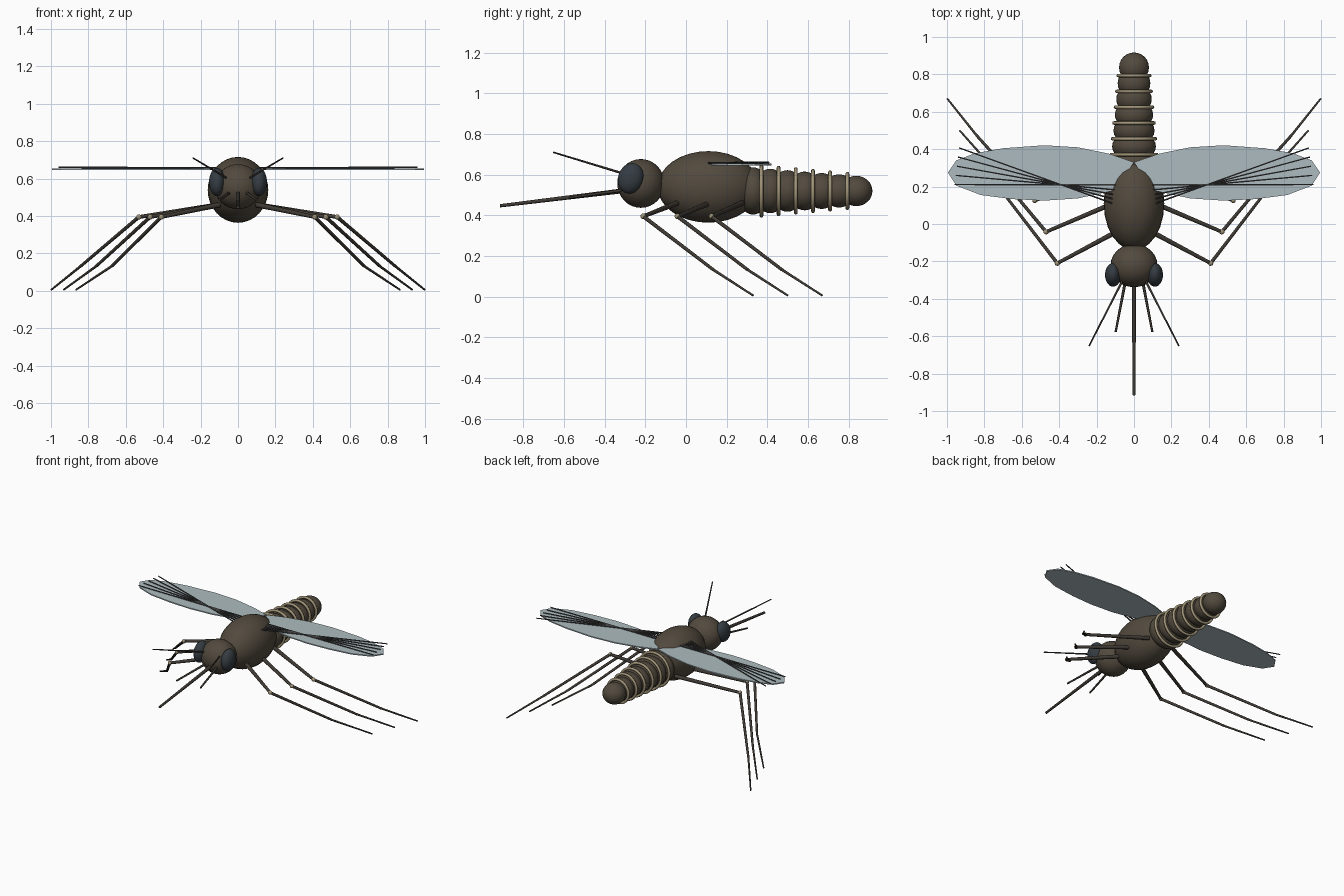
import bpy, bmesh
from math import pi
from mathutils import Vector

if "Cube" in bpy.data.objects:
    bpy.data.objects.remove(bpy.data.objects["Cube"])


def mat(name, r, g, b):
    m = bpy.data.materials.new(name)
    m.diffuse_color = (r, g, b, 1)
    m.use_nodes = True
    m.node_tree.nodes["Principled BSDF"].inputs["Base Color"].default_value = m.diffuse_color
    return m


BODY = mat("dark_brown", 0.085, 0.068, 0.048)
LIMB = mat("limb_brown", 0.05, 0.042, 0.034)
BAND = mat("tan", 0.36, 0.30, 0.19)
EYE = mat("eye_slate", 0.035, 0.045, 0.055)
WING = mat("wing_grey", 0.42, 0.50, 0.53)
VEIN = mat("vein_dark", 0.05, 0.05, 0.05)


def finish(name, m):
    o = bpy.context.object
    o.name = name
    o.data.materials.append(m)
    bpy.ops.object.shade_smooth_by_angle(angle=0.8)
    return o


def ball(name, loc, size, m, rot=(0, 0, 0), seg=24, rings=16):
    bpy.ops.mesh.primitive_uv_sphere_add(segments=seg, ring_count=rings, location=loc, rotation=rot)
    bpy.context.object.scale = size
    return finish(name, m)


def rod(name, a, b, r1, r2, m, sides=10):
    a, b = Vector(a), Vector(b)
    d = b - a
    bpy.ops.mesh.primitive_cone_add(vertices=sides, radius1=r1, radius2=r2, depth=d.length,
                                    location=(a + b) / 2, rotation=d.to_track_quat('Z', 'Y').to_euler())
    return finish(name, m)


# thorax and head
ball("thorax", (0, 0.11, 0.54), (0.162, 0.25, 0.176), BODY)
ball("head", (0, -0.222, 0.557), (0.126, 0.116, 0.12), BODY)
rod("proboscis", (0, -0.30, 0.522), (0, -0.915, 0.447), 0.012, 0.008, LIMB)

# abdomen segments with bands between them
for i in range(7):
    y = 0.33 + 0.0845 * i
    r = 0.125 - 0.0075 * i
    ball(f"abdomen_segment_{i+1}", (0, y, 0.52), (r, 0.08, r * 0.93), BODY)
    if i < 6:
        rr = 0.122 - 0.0075 * i
        bpy.ops.mesh.primitive_torus_add(major_segments=32, minor_segments=8, major_radius=rr,
                                         minor_radius=0.0095, location=(0, y + 0.041, 0.52),
                                         rotation=(pi / 2, 0, 0))
        finish(f"abdomen_band_{i+1}", BAND)

# wing outline
OUTLINE = [(0, 0.33), (0.1, 0.18), (0.3, 0.137), (0.48, 0.125), (0.65, 0.133), (0.82, 0.155),
           (0.95, 0.205), (0.995, 0.275), (0.95, 0.34), (0.85, 0.378), (0.7, 0.405),
           (0.48, 0.421), (0.3, 0.41), (0.13, 0.375)]


def wing(name, s):
    bm = bmesh.new()
    f = bm.faces.new([bm.verts.new((s * x, y, 0.646)) for x, y in OUTLINE])
    top = bmesh.ops.extrude_face_region(bm, geom=[f])
    for v in top['geom']:
        if isinstance(v, bmesh.types.BMVert):
            v.co.z += 0.008
    bmesh.ops.recalc_face_normals(bm, faces=bm.faces)
    me = bpy.data.meshes.new(name)
    bm.to_mesh(me)
    bm.free()
    o = bpy.data.objects.new(name, me)
    o.data.materials.append(WING)
    bpy.context.collection.objects.link(o)


for side, s in (("left", -1), ("right", 1)):
    # eyes, antennae, palps
    ball(f"{side}_eye", (s * 0.112, -0.272, 0.582), (0.043, 0.062, 0.076), EYE, rot=(-0.3, 0, 0))
    rod(f"{side}_antenna", (s * 0.055, -0.29, 0.60), (s * 0.24, -0.652, 0.71), 0.006, 0.004, LIMB, 8)
    rod(f"{side}_palp", (s * 0.045, -0.30, 0.525), (s * 0.098, -0.577, 0.487), 0.008, 0.006, LIMB, 8)
    # wings with fanned veins
    wing(f"{side}_wing", s)
    for i in range(5):
        rod(f"{side}_wing_vein_{i+1}", (s * 0.1, 0.105 + 0.026 * i, 0.658),
            (s * (0.935 + 0.006 * i), 0.407 - 0.049 * i, 0.66), 0.005, 0.004, VEIN, 6)
    # legs: hip, knee, ankle, foot
    for i, leg in enumerate(("front", "middle", "rear")):
        hip = (s * 0.1, -0.045 + 0.16 * i, 0.46)
        knee = (s * (0.41 + 0.06 * i), -0.21 + 0.168 * i, 0.395)
        ankle = (s * (0.675 + 0.083 * i), 0.135 + 0.169 * i, 0.132)
        foot = (s * (0.866 + 0.066 * i), 0.33 + 0.17 * i, 0.006)
        rod(f"{side}_{leg}_femur", hip, knee, 0.014, 0.010, LIMB)
        rod(f"{side}_{leg}_tibia", knee, ankle, 0.010, 0.008, LIMB)
        rod(f"{side}_{leg}_foot", ankle, foot, 0.007, 0.005, LIMB)
        ball(f"{side}_{leg}_knee", knee, (0.014,) * 3, BAND, seg=12, rings=8)
